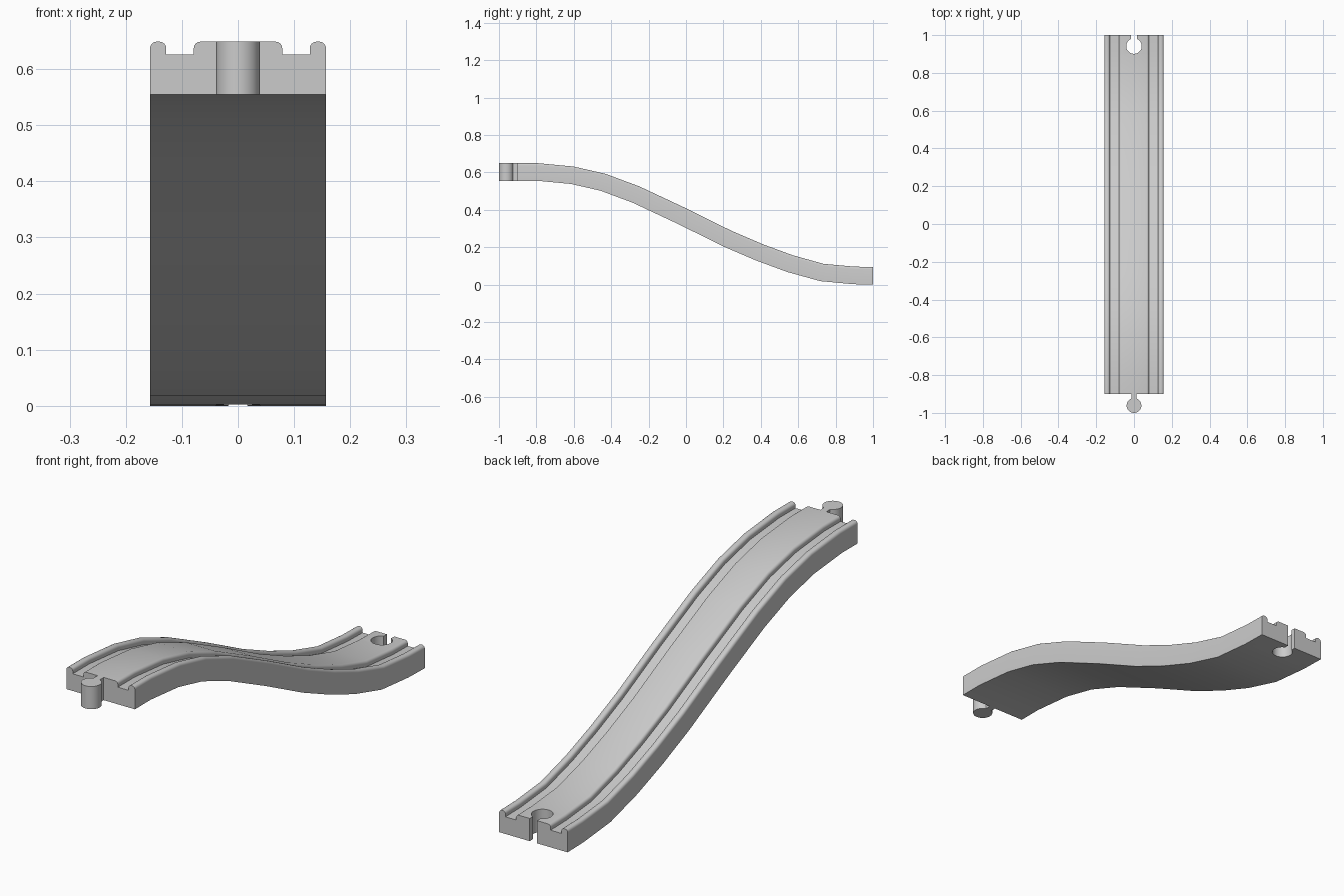
import bpy, bmesh, math

if "Cube" in bpy.data.objects:
    bpy.data.objects.remove(bpy.data.objects["Cube"])

T = 0.094  # track thickness

grey = bpy.data.materials.new("light grey")
grey.diffuse_color = (0.6, 0.6, 0.6, 1)
grey.use_nodes = True
grey.node_tree.nodes["Principled BSDF"].inputs["Base Color"].default_value = grey.diffuse_color


def finish(bm, name):
    bmesh.ops.recalc_face_normals(bm, faces=bm.faces)
    me = bpy.data.meshes.new(name)
    bm.to_mesh(me)
    bm.free()
    ob = bpy.data.objects.new(name, me)
    bpy.context.collection.objects.link(ob)
    me.materials.append(grey)
    return ob


def smooth(ob):
    bpy.ops.object.select_all(action='DESELECT')
    ob.select_set(True)
    bpy.context.view_layer.objects.active = ob
    bpy.ops.object.shade_smooth_by_angle(angle=math.radians(35))


def keyhole(name, cy, r, half, y_end, z0, z1, n=40):
    """Upright round plug joined to a straight neck that runs to y_end."""
    s = 1 if y_end > cy else -1
    a = math.asin(half / r)
    pts = []
    for i in range(n + 1):
        t = a + (2 * math.pi - 2 * a) * i / n
        pts.append((r * math.sin(t), cy + s * r * math.cos(t)))
    pts += [(-half, y_end), (half, y_end)]
    bm = bmesh.new()
    f = bm.faces.new([bm.verts.new((x, y, z0)) for x, y in pts])
    ext = bmesh.ops.extrude_face_region(bm, geom=[f])
    for v in ext["geom"]:
        if isinstance(v, bmesh.types.BMVert):
            v.co.z = z1
    return finish(bm, name)


# cross-section: half profile (x, height relative to the top), then mirrored
def corner(cx, cz, r, a0, a1):
    return [(cx + r * math.cos(math.radians(a0 + (a1 - a0) * i / 4)),
             cz + r * math.sin(math.radians(a0 + (a1 - a0) * i / 4))) for i in range(5)]


R = 0.012
half = [(0.157, -T)]
half += corner(0.157 - R, -R, R, 0, 90)        # outer shoulder of the rail
half += corner(0.128 + R, -R, R, 90, 180)      # inner shoulder of the rail
half += [(0.128, -0.023), (0.079, -0.023)]     # groove floor
half += corner(0.079 - R, -R, R, 0, 90)        # edge of the middle strip
profile = half + [(-x, z) for x, z in reversed(half)]

# path of the top surface (y, z)
path = [(-0.9, 0.649), (-0.79, 0.649), (-0.6, 0.631), (-0.43, 0.592), (-0.25, 0.525),
        (0.0, 0.408), (0.24, 0.289), (0.41, 0.216), (0.57, 0.157), (0.735, 0.111),
        (0.9, 0.096), (1.0, T)]

bm = bmesh.new()
rings = []
for i, (y, z) in enumerate(path):
    if i in (0, len(path) - 1):
        ny, nz = 0, 1
    else:
        (y0, z0), (y1, z1) = path[i - 1], path[i + 1]
        d = math.hypot(y1 - y0, z1 - z0)
        ny, nz = -(z1 - z0) / d, (y1 - y0) / d
    rings.append([bm.verts.new((x, y + ny * h, z + nz * h)) for x, h in profile])
n = len(profile)
for a, b in zip(rings, rings[1:]):
    for k in range(n):
        bm.faces.new((a[k], a[(k + 1) % n], b[(k + 1) % n], b[k]))
bm.faces.new(rings[0])
bm.faces.new(rings[-1])
track = finish(bm, "track")

# socket cut at the low end
cutter = keyhole("socket_cutter", 0.942, 0.041, 0.017, 1.05, -0.1, 0.2)
mod = track.modifiers.new("socket", 'BOOLEAN')
mod.operation = 'DIFFERENCE'
mod.solver = 'EXACT'
mod.object = cutter
bpy.context.view_layer.objects.active = track
bpy.ops.object.modifier_apply(modifier="socket")
bpy.data.objects.remove(cutter)
smooth(track)

# connecting peg at the high end
smooth(keyhole("peg", -0.961, 0.039, 0.014, -0.899, 0.649 - T, 0.649))
